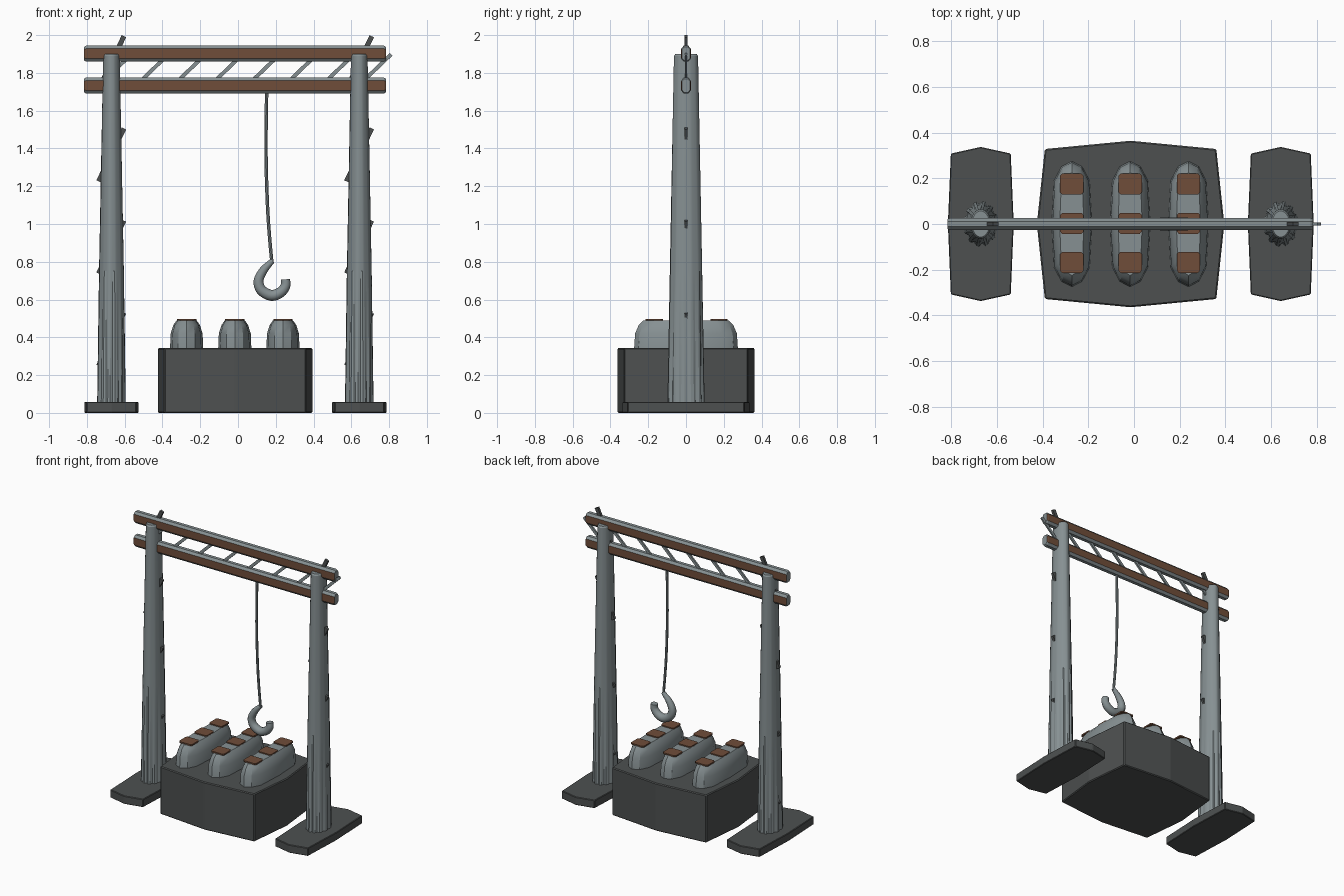
import bpy, bmesh, math
from mathutils import Vector

if "Cube" in bpy.data.objects:
    bpy.data.objects.remove(bpy.data.objects["Cube"])


def material(name, rgb):
    m = bpy.data.materials.new(name)
    m.diffuse_color = (*rgb, 1)
    m.use_nodes = True
    m.node_tree.nodes["Principled BSDF"].inputs["Base Color"].default_value = m.diffuse_color
    return m


DARK = material("dark_stone", (0.075, 0.081, 0.081))
STEEL = material("grey_steel", (0.24, 0.28, 0.29))
RUST = material("rust_brown", (0.16, 0.075, 0.042))


def loft(name, rings, mats, smooth=None, rule=None, bevel=0):
    """Skin a closed solid through rings of points."""
    bm = bmesh.new()
    vr = [[bm.verts.new(p) for p in r] for r in rings]
    n = len(vr[0])
    for a, b in zip(vr, vr[1:]):
        for i in range(n):
            j = (i + 1) % n
            bm.faces.new((a[i], a[j], b[j], b[i]))
    bm.faces.new(vr[0][::-1])
    bm.faces.new(vr[-1])
    bmesh.ops.recalc_face_normals(bm, faces=bm.faces)
    if bevel:
        bmesh.ops.bevel(bm, geom=bm.edges[:], offset=bevel, segments=1, affect='EDGES')
    bm.normal_update()
    if rule:
        for f in bm.faces:
            f.material_index = rule(f)
    me = bpy.data.meshes.new(name)
    bm.to_mesh(me)
    bm.free()
    for m in mats:
        me.materials.append(m)
    if smooth:
        me.shade_smooth()
        me.set_sharp_from_angle(angle=math.radians(smooth))
    ob = bpy.data.objects.new(name, me)
    bpy.context.collection.objects.link(ob)
    return ob


def mirrored_outline(quarter):
    """Full outline from points running from +x axis to +y axis."""
    half = quarter + [(-x, y) for x, y in quarter[-2::-1]]
    return half + [(x, -y) for x, y in half[-2:0:-1]]


def slab(name, cx, quarter, z0, z1, mat, bevel=0.006):
    o = mirrored_outline(quarter)
    return loft(name, [[(cx + x, y, z) for x, y in o] for z in (z0, z1)], [mat], bevel=bevel)


def bar(name, a, b, width, thick, mat):
    """Flat bar between two (x, z) points."""
    a, b = Vector((a[0], 0, a[1])), Vector((b[0], 0, b[1]))
    d = (b - a).normalized()
    side = Vector((d.z, 0, -d.x)) * width / 2
    y = Vector((0, thick / 2, 0))
    return loft(name, [[p + side + y, p - side + y, p - side - y, p + side - y] for p in (a, b)], [mat])


def tube(name, pts, radii, mat, sides=12):
    """Round tube along an (x, z) path."""
    P = [Vector((x, 0, z)) for x, z in pts]
    rings = []
    for i, p in enumerate(P):
        d = (P[min(i + 1, len(P) - 1)] - P[max(i - 1, 0)]).normalized()
        side = Vector((d.z, 0, -d.x))
        rings.append([p + radii[i] * (side * math.cos(t) + Vector((0, math.sin(t), 0)))
                      for t in (2 * math.pi * k / sides for k in range(sides))])
    return loft(name, rings, [mat], smooth=40)


def smooth_path(pts, steps=4):
    """Catmull-Rom subdivision of tuples."""
    v = [Vector(p) for p in pts]
    out = []
    for i in range(len(v) - 1):
        p0, p1, p2, p3 = v[max(i - 1, 0)], v[i], v[i + 1], v[min(i + 2, len(v) - 1)]
        for s in range(steps):
            t = s / steps
            out.append(0.5 * (2 * p1 + (p2 - p0) * t + (2 * p0 - 5 * p1 + 4 * p2 - p3) * t * t
                              + (3 * p1 - p0 - 3 * p2 + p3) * t ** 3))
    return out + [v[-1]]


# Central stone block
slab("stone_block", -0.015, [(0.41, 0), (0.375, 0.328), (0, 0.364)], 0, 0.343, DARK)


# Fluted tapering columns, feet and the bars that pierce them
def column_ring(cx, z, rx, ry, groove):
    pts = []
    for k in range(36):
        t = math.radians(10 * k + 5)
        f = groove if k % 3 == 0 else 1
        pts.append((cx + rx * f * math.cos(t), ry * f * math.sin(t), z))
    return pts


for side, cx in (("left", -0.67), ("right", 0.642)):
    slab(side + "_foot", cx, [(0.144, 0), (0.131, 0.308), (0, 0.337)], 0, 0.058, DARK, 0.004)
    loft(side + "_column", [column_ring(cx, 0.05, 0.076, 0.099, 0.88),
                            column_ring(cx, 0.75, 0.066, 0.086, 0.97),
                            column_ring(cx, 1.89, 0.044, 0.064, 1),
                            column_ring(cx, 1.90, 0.038, 0.057, 1)], [STEEL], smooth=25)
    for i in range(4):
        z = 0.25 + 0.488 * i
        bar(f"{side}_column_rung_{i}", (cx - 0.068, z), (cx + 0.066, z + 0.28), 0.026, 0.018, DARK)

# Two rails with rust coloured side faces
SECTION = mirrored_outline([(0.026, 0.0), (0.026, 0.026), (0.012, 0.042), (0, 0.042)])
for name, z in (("upper_rail", 1.902), ("lower_rail", 1.733)):
    ends = [(-0.815, 0.85), (-0.805, 1), (0.773, 1), (0.783, 0.85)]
    loft(name, [[(x, y * s, z + h * s) for y, h in SECTION] for x, s in ends], [STEEL, RUST],
         rule=lambda f: int(abs(f.normal.y) > 0.9))

# Diagonal lattice between the rails
for i in range(8):
    x = -0.735 + 0.1965 * i
    bar(f"lattice_rod_{i}", (x, 1.735), (x + 0.17, 1.898), 0.02, 0.012, STEEL)

# Hanging cable and hook
cable = smooth_path([(0.152, 1.72), (0.148, 1.40), (0.155, 1.12), (0.167, 0.93), (0.18, 0.79)])
tube("cable", cable, [0.009] * len(cable), STEEL, 8)
hook = smooth_path([(0.182, 0.805, 0.014), (0.135, 0.755, 0.022), (0.109, 0.70, 0.026),
                    (0.124, 0.65, 0.028), (0.177, 0.622, 0.029), (0.225, 0.638, 0.028),
                    (0.251, 0.672, 0.026), (0.251, 0.707, 0.024)])
tube("hook", [(p[0], p[1]) for p in hook], [p[2] for p in hook], STEEL)

# Three rounded pods, each with three rust caps
POD = mirrored_outline([(0.088, 0), (0.078, 0.19), (0.045, 0.252), (0, 0.275)])
LEVELS = [(0.335, 1, 1), (0.42, 0.96, 0.98), (0.465, 0.8, 0.91), (0.49, 0.6, 0.82)]
for i in range(3):
    cx = -0.272 + 0.255 * i
    loft(f"pod_{i}", [[(cx + x * sx, y * sy, z) for x, y in POD] for z, sx, sy in LEVELS],
         [STEEL], smooth=30)
    for j, y0 in enumerate((-0.168, 0.003, 0.175)):
        cap = slab(f"pod_{i}_cap_{j}", cx, [(0.051, 0), (0.051, 0.036), (0.042, 0.046), (0, 0.046)],
                   0.488, 0.498, RUST, 0)
        cap.location.y = y0
